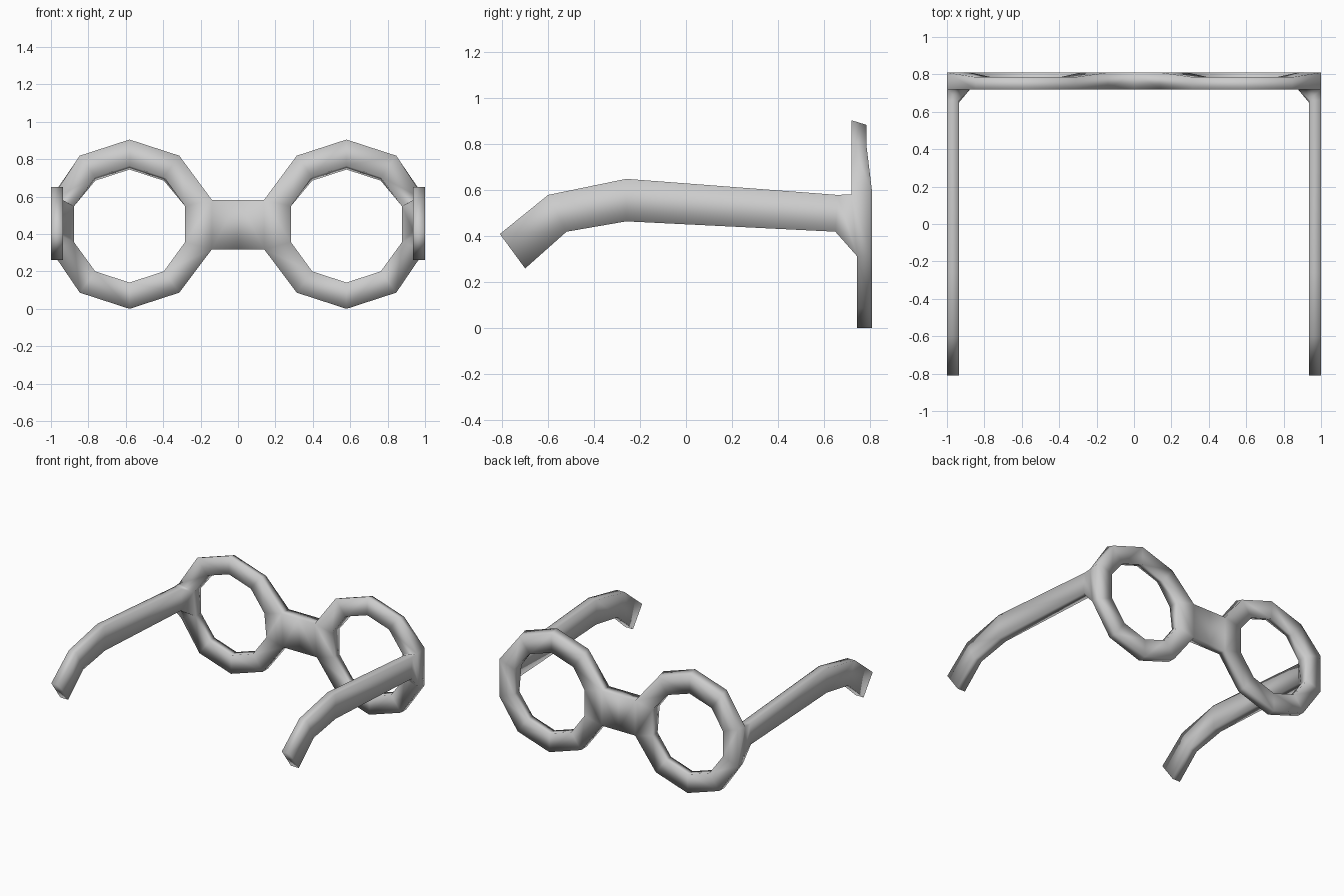
import bpy, bmesh, math

cube = bpy.data.objects.get("Cube")
if cube:
    bpy.data.objects.remove(cube, do_unlink=True)

SIDES = 10
LENS_X, LENS_Z = 0.58, 0.4525
OUTER, INNER = 0.4525, 0.312

grey = bpy.data.materials.new("frame grey")
grey.use_nodes = True
grey.diffuse_color = (0.6, 0.6, 0.6, 1)
grey.node_tree.nodes["Principled BSDF"].inputs["Base Color"].default_value = (0.6, 0.6, 0.6, 1)

bm = bmesh.new()


def rim_vert(angle, radius, back):
    """Rim corner; the upper rim leans forward and its back edge drops."""
    x = min(LENS_X + radius * math.cos(angle), 1.0)
    z = LENS_Z + radius * math.sin(angle)
    high = math.sin(angle) > 0.5
    if back:
        return bm.verts.new((x, 0.785 if high else 0.81, z - (0.02 if high else 0)))
    return bm.verts.new((x, 0.72 if math.sin(angle) > 0 else 0.745, z))


def tube(a, b):
    """Join two loops of four corners with side faces."""
    for i in range(4):
        j = (i + 1) % 4
        bm.faces.new((a[i], a[j], b[j], b[i]))


# Lens rim: front outer, front inner, back inner, back outer corners
rim = []
for k in range(SIDES):
    t = math.pi / 2 + 2 * math.pi * k / SIDES
    rim.append([rim_vert(t, OUTER, False), rim_vert(t, INNER, False),
                rim_vert(t, INNER, True), rim_vert(t, OUTER, True)])

BRIDGE, HINGE = 2, 7      # rim segments that carry the bridge and the arm
for k in range(SIDES):
    a, b = rim[k], rim[(k + 1) % SIDES]
    for i in range(4):
        if (k, i) in ((BRIDGE, 3), (HINGE, 0)):
            continue      # left open for the attached part
        j = (i + 1) % 4
        bm.faces.new((a[i], a[j], b[j], b[i]))

# Half of the nose bridge, open at the mirror plane
up, low = rim[BRIDGE], rim[BRIDGE + 1]
for v in (up[0], up[3], low[0], low[3]):
    v.co.x = 0.14
    v.co.z = 0.583 if v in up else 0.318
root = [up[0], up[3], low[3], low[0]]
tube(root, [bm.verts.new((0, v.co.y, v.co.z)) for v in root])

# Temple arm: upper and lower (y, z) stations from hinge to ear tip
stations = [((0.66, 0.58), (0.65, 0.42)),
            ((-0.26, 0.65), (-0.26, 0.465)),
            ((-0.60, 0.58), (-0.52, 0.42)),
            ((-0.81, 0.41), (-0.70, 0.26))]
low, up = rim[HINGE], rim[HINGE + 1]
up[0].co.z = 0.583
loop = [up[0], up[1], low[1], low[0]]
for top, bottom in stations:
    new = [bm.verts.new((x, *p)) for x, p in
           ((1, top), (0.935, top), (0.935, bottom), (1, bottom))]
    tube(loop, new)
    loop = new
bm.faces.new(loop)

bmesh.ops.recalc_face_normals(bm, faces=bm.faces[:])
mesh = bpy.data.meshes.new("spectacle_frame")
bm.to_mesh(mesh)
bm.free()
mesh.materials.append(grey)
mesh.polygons.foreach_set("use_smooth", [True] * len(mesh.polygons))

frame = bpy.data.objects.new("spectacle_frame", mesh)
bpy.context.collection.objects.link(frame)
mirror = frame.modifiers.new("Mirror", "MIRROR")
mirror.use_clip = True
